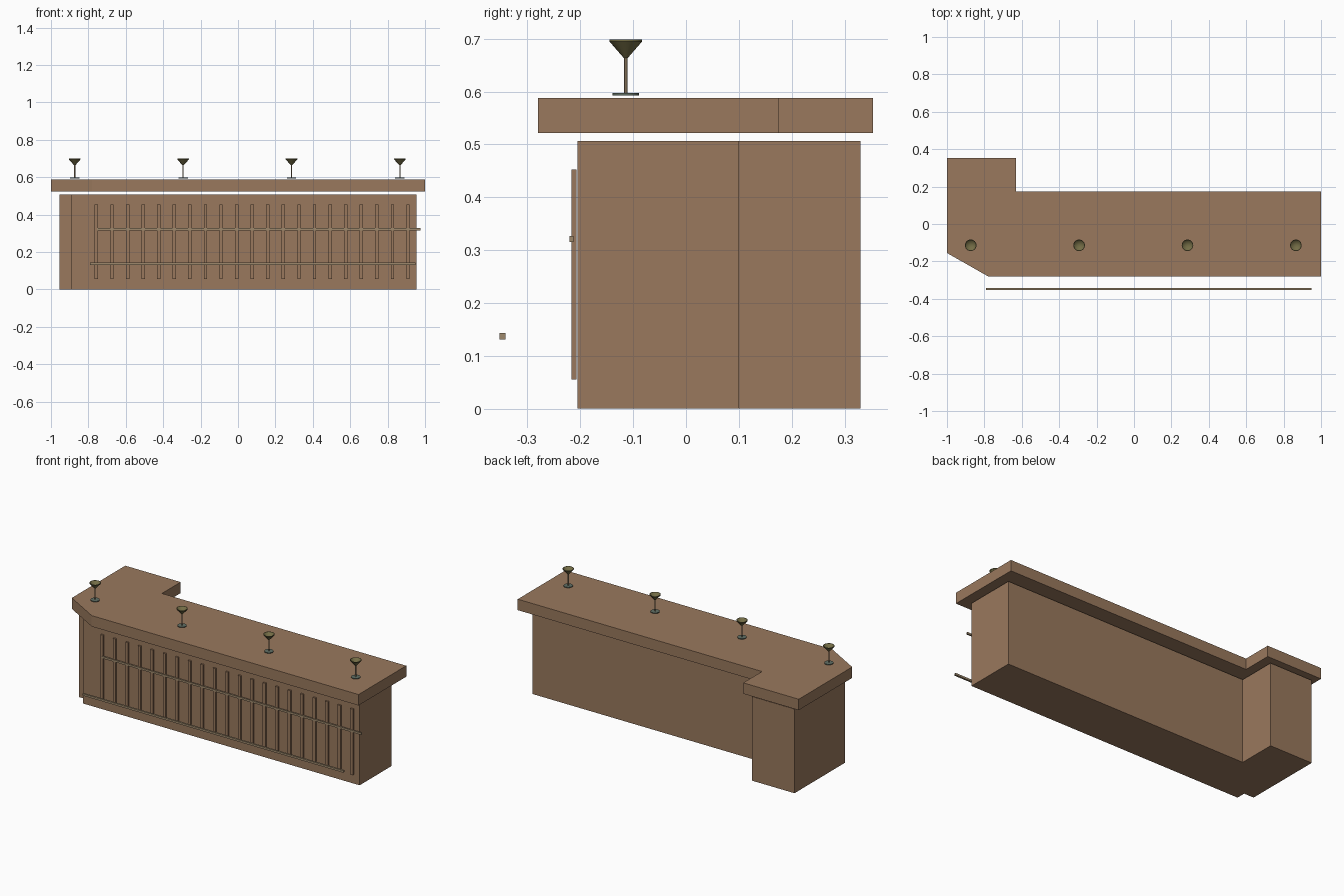
import bpy, bmesh, math

if "Cube" in bpy.data.objects:
    bpy.data.objects.remove(bpy.data.objects["Cube"])


def material(name, rgb):
    m = bpy.data.materials.new(name)
    m.diffuse_color = (*rgb, 1)
    m.use_nodes = True
    m.node_tree.nodes["Principled BSDF"].inputs["Base Color"].default_value = m.diffuse_color
    return m


wood = material("wood", (0.32, 0.19, 0.11))
metal = material("brass", (0.34, 0.25, 0.15))
olive = material("olive_glass", (0.17, 0.15, 0.06))
grey_green = material("grey_green_glass", (0.12, 0.16, 0.13))


def finish(name, bm, mat):
    bmesh.ops.recalc_face_normals(bm, faces=bm.faces)
    me = bpy.data.meshes.new(name)
    bm.to_mesh(me)
    bm.free()
    me.materials.append(mat)
    ob = bpy.data.objects.new(name, me)
    bpy.context.collection.objects.link(ob)
    return ob


def prism(name, outline, z0, z1, mat):
    bm = bmesh.new()
    face = bm.faces.new([bm.verts.new((x, y, z0)) for x, y in outline])
    ext = bmesh.ops.extrude_face_region(bm, geom=[face], use_keep_orig=True)
    top = [v for v in ext["geom"] if isinstance(v, bmesh.types.BMVert)]
    bmesh.ops.translate(bm, verts=top, vec=(0, 0, z1 - z0))
    return finish(name, bm, mat)


def box(name, x0, x1, y0, y1, z0, z1, mat):
    return prism(name, [(x0, y0), (x1, y0), (x1, y1), (x0, y1)], z0, z1, mat)


def lathe(name, profile, x, y, mat, steps=24):
    bm = bmesh.new()
    vs = [bm.verts.new((x + r, y, z)) for r, z in profile]
    es = [bm.edges.new(pair) for pair in zip(vs, vs[1:])]
    bmesh.ops.spin(bm, geom=vs + es, cent=(x, y, 0), axis=(0, 0, 1),
                   angle=math.tau, steps=steps)
    bmesh.ops.remove_doubles(bm, verts=bm.verts, dist=1e-5)
    ob = finish(name, bm, mat)
    bpy.ops.object.select_all(action='DESELECT')
    ob.select_set(True)
    bpy.context.view_layer.objects.active = ob
    bpy.ops.object.shade_smooth_by_angle(angle=math.radians(30))
    return ob


# L-shaped cabinet with a stepped front corner
prism("counter_body", [(-0.955, 0.33), (-0.67, 0.33), (-0.67, 0.10), (0.955, 0.10),
                       (0.955, -0.205), (-0.89, -0.205), (-0.89, -0.15), (-0.955, -0.15)],
      0, 0.507, wood)

# Overhanging worktop with a clipped corner
prism("counter_top", [(-1, 0.354), (-0.63, 0.354), (-0.63, 0.175), (1, 0.175),
                      (1, -0.28), (-0.78, -0.28), (-1, -0.155)],
      0.522, 0.588, wood)

# Vertical front slats
for i in range(21):
    x = -0.757 + i * 0.0833
    box(f"slat_{i + 1}", x - 0.009, x + 0.009, -0.217, -0.207, 0.055, 0.453, wood)

# Horizontal trim and free-standing foot rail
box("front_trim", -0.755, 0.977, -0.2205, -0.2125, 0.315, 0.327, metal)
box("foot_rail", -0.79, 0.95, -0.353, -0.342, 0.131, 0.143, metal)

# Cocktail glasses: disc foot, thin stem, open conical bowl
for i in range(4):
    x, y = -0.873 + i * 0.5795, -0.114
    lathe(f"glass_foot_{i + 1}", [(0, 0.593), (0.025, 0.593), (0.025, 0.597), (0, 0.597)],
          x, y, grey_green)
    lathe(f"glass_stem_{i + 1}", [(0, 0.597), (0.003, 0.597), (0.003, 0.665), (0, 0.665)],
          x, y, metal, 12)
    lathe(f"glass_bowl_{i + 1}", [(0, 0.663), (0.004, 0.664), (0.031, 0.695), (0.031, 0.699),
                                  (0.029, 0.699), (0, 0.667)],
          x, y, olive)
